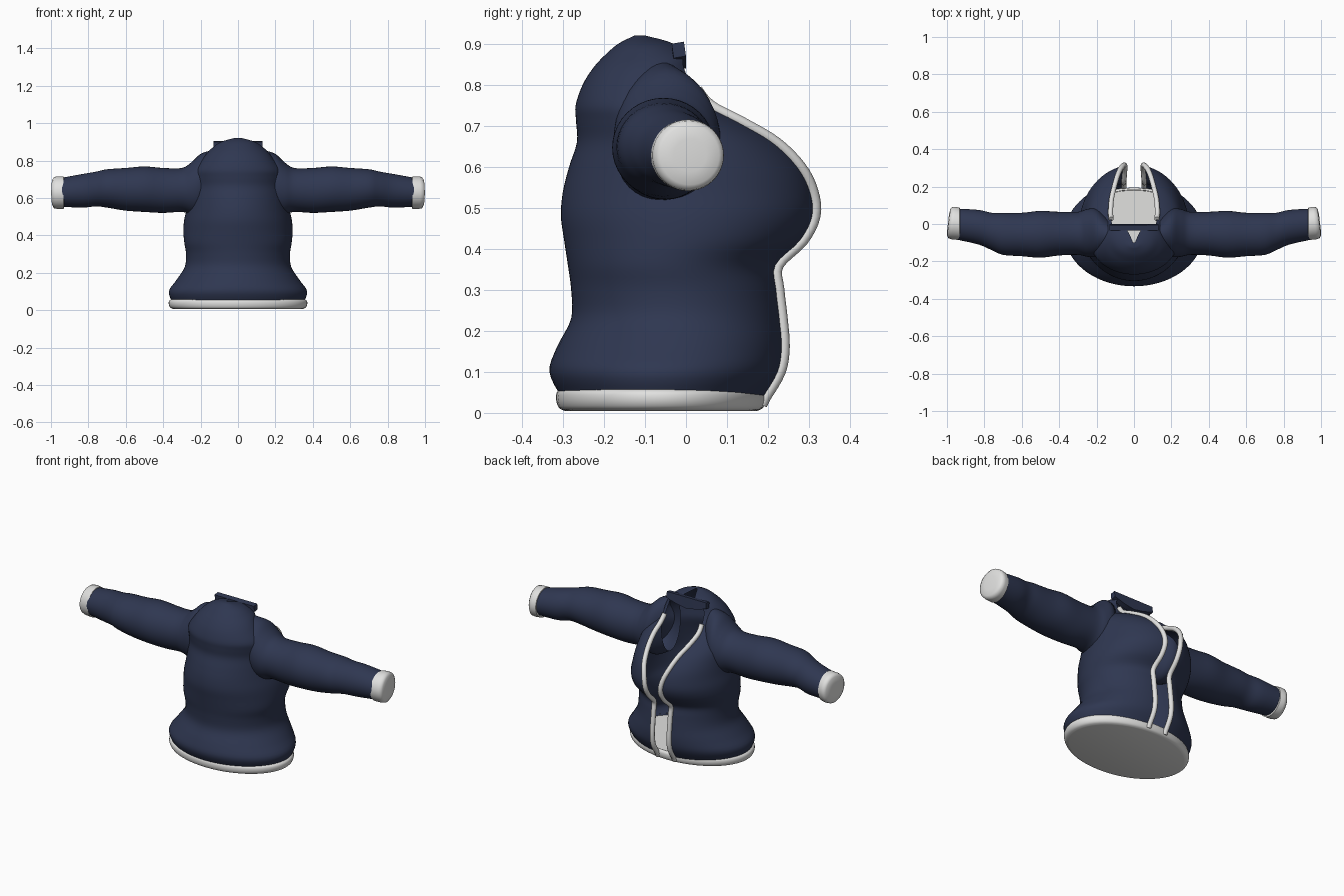
import bpy, math
from mathutils import Vector

cube = bpy.data.objects.get("Cube")
if cube:
    bpy.data.objects.remove(cube)


def make_material(name, rgb):
    mat = bpy.data.materials.new(name)
    mat.use_nodes = True
    mat.diffuse_color = (*rgb, 1)
    mat.node_tree.nodes["Principled BSDF"].inputs["Base Color"].default_value = (*rgb, 1)
    return mat


navy = make_material("navy cloth", (0.028, 0.038, 0.082))
white = make_material("white trim", (0.75, 0.75, 0.74))


def smooth_rows(rows, steps):
    """Catmull-Rom resampling of a table of sections."""
    out = []
    for i in range(len(rows) - 1):
        a, b = rows[max(i - 1, 0)], rows[i]
        c, d = rows[i + 1], rows[min(i + 2, len(rows) - 1)]
        for s in range(steps):
            t = s / steps
            out.append([q + t / 2 * (r - p + t * (2 * p - 5 * q + 4 * r - u
                        + t * (3 * (q - r) + u - p)))
                        for p, q, r, u in zip(a, b, c, d)])
    return out + [list(rows[-1])]


def loft(name, rings, mat, closed=True, cap_start=False, cap_end=False):
    n = len(rings[0])
    verts = [p for ring in rings for p in ring]
    faces = []
    for i in range(len(rings) - 1):
        for j in range(n if closed else n - 1):
            k = (j + 1) % n
            faces.append((i * n + j, i * n + k, (i + 1) * n + k, (i + 1) * n + j))
    if cap_start:
        faces.append(tuple(reversed(range(n))))
    if cap_end:
        faces.append(tuple(range(len(verts) - n, len(verts))))
    mesh = bpy.data.meshes.new(name)
    mesh.from_pydata(verts, [], faces)
    mesh.materials.append(mat)
    obj = bpy.data.objects.new(name, mesh)
    bpy.context.collection.objects.link(obj)
    bpy.ops.object.select_all(action="DESELECT")
    obj.select_set(True)
    bpy.context.view_layer.objects.active = obj
    bpy.ops.object.mode_set(mode="EDIT")
    bpy.ops.mesh.select_all(action="SELECT")
    bpy.ops.mesh.normals_make_consistent(inside=False)
    bpy.ops.object.mode_set(mode="OBJECT")
    bpy.ops.object.shade_smooth_by_angle(angle=math.radians(50))
    return obj


# Jacket body and hood: height, back y, opening edge y, half width, half opening
body = smooth_rows([
    (.04, -.305, .19, .35, .055),
    (.1, -.333, .225, .37, .055),
    (.16, -.315, .235, .33, .055),
    (.23, -.28, .23, .285, .055),
    (.3, -.28, .222, .278, .055),
    (.36, -.288, .22, .287, .055),
    (.42, -.297, .28, .292, .05),
    (.48, -.305, .31, .288, .05),
    (.54, -.3, .305, .275, .06),
    (.6, -.285, .275, .265, .08),
    (.66, -.266, .215, .255, .1),
    (.71, -.268, .13, .245, .12),
    (.75, -.269, .055, .23, .125),
    (.8, -.252, .015, .195, .12),
    (.84, -.227, -.005, .165, .115),
    (.87, -.2, -.01, .135, .1),
    (.9, -.165, -.03, .09, .04),
    (.92, -.125, -.1, .02, .005),
], 4)


def body_ring(row, count=64):
    z, back, edge, half, gap = row
    start = math.asin(min(gap / half, .98))
    depth = (edge - back) / (1 + math.cos(start))
    ring = []
    for j in range(count + 1):
        a = start + (2 * math.pi - 2 * start) * j / count
        ring.append((half * math.sin(a), back + depth + depth * math.cos(a), z))
    return ring


rings = [body_ring(row) for row in body]
loft("jacket_body", rings, navy, closed=False, cap_end=True)

# Piping along both sides of the opening
for side, index in (("left", 0), ("right", -1)):
    path = [ring[index] for ring in rings if ring[0][2] < .8]
    path.insert(0, (path[0][0], path[0][1] - .01, .02))
    curve = bpy.data.curves.new(side + "_piping", "CURVE")
    curve.dimensions = "3D"
    curve.bevel_depth = .014
    curve.bevel_resolution = 2
    curve.use_fill_caps = True
    spline = curve.splines.new("POLY")
    spline.points.add(len(path) - 1)
    for point, co in zip(spline.points, path):
        point.co = (co[0], co[1] + .004, co[2], 1)
    curve.materials.append(white)
    bpy.context.collection.objects.link(bpy.data.objects.new(side + "_piping", curve))


def ellipse(center, across, up, count=40):
    c, u, v = Vector(center), Vector(across), Vector(up)
    return [c + u * math.cos(a) + v * math.sin(a)
            for a in (2 * math.pi * j / count for j in range(count))]


# Hem band with a closed floor
hem = smooth_rows([(.005, .34), (.012, .36), (.03, .37), (.05, .368), (.06, .352)], 3)
loft("hem_band", [ellipse((0, -.061, z), (r, 0, 0), (0, r * .69, 0), 64) for z, r in hem],
     white, cap_start=True)
loft("hem_floor", [ellipse((0, -.061, .05), (r, 0, 0), (0, r * .69, 0), 64) for r in (.35, .2)],
     white, cap_end=True)

# Sleeves: x, back y, front y, bottom z, top z
sleeve = smooth_rows([
    (.14, -.15, .03, .53, .855),
    (.2, -.175, .08, .5, .835),
    (.25, -.175, .08, .51, .79),
    (.3, -.165, .065, .525, .76),
    (.4, -.168, .065, .52, .76),
    (.5, -.18, .07, .525, .768),
    (.6, -.172, .06, .532, .76),
    (.7, -.165, .06, .548, .753),
    (.76, -.14, .06, .555, .74),
    (.83, -.11, .075, .548, .728),
    (.94, -.085, .082, .553, .708),
], 4)
# Cuffs: x, radius; the outer rim leans slightly
cuff = [(.93, .078), (.932, .086), (.965, .087), (.982, .084), (.99, .072), (.994, .04)]

for side, s in (("left", 1), ("right", -1)):
    loft(side + "_sleeve",
         [ellipse((s * x, (b + f) / 2, (lo + hi) / 2), (0, (f - b) / 2, 0), (0, 0, (hi - lo) / 2))
          for x, b, f, lo, hi in sleeve], navy)
    loft(side + "_cuff",
         [ellipse((s * x, (x - .93) * .15, .628), (-s * r * .12 * (x > .94), r, 0), (0, 0, r))
          for x, r in cuff], white, cap_end=True)

# Stiff brow flap across the front of the hood
flap = [[(x, y, z) for y, z in ((-.035, .9), (-.005, .905), (0, .87 - dip), (-.03, .865 - dip))]
        for x, dip in ((-.13, 0), (-.06, .02), (0, .03), (.06, .02), (.13, 0))]
loft("hood_flap", flap, navy, cap_start=True, cap_end=True)
